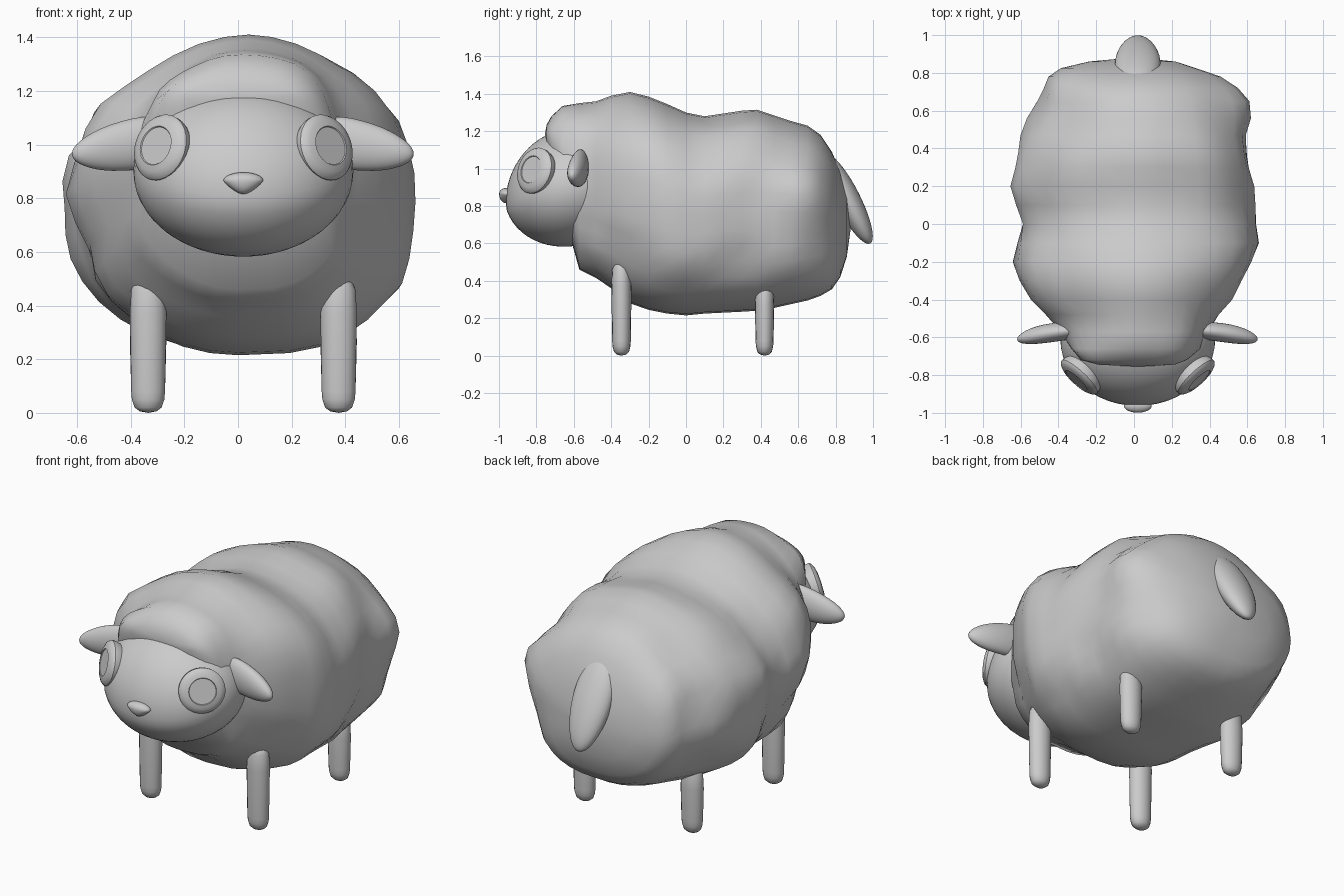
import bpy, bmesh, math
from mathutils import Vector, Matrix, Euler, noise

if "Cube" in bpy.data.objects:
    bpy.data.objects.remove(bpy.data.objects["Cube"])

grey = bpy.data.materials.new("soft grey")
grey.diffuse_color = (0.6, 0.6, 0.6, 1)
grey.use_nodes = True
grey.node_tree.nodes["Principled BSDF"].inputs["Base Color"].default_value = grey.diffuse_color


def finish(name, bm, angle=60):
    bmesh.ops.recalc_face_normals(bm, faces=bm.faces)
    me = bpy.data.meshes.new(name)
    bm.to_mesh(me)
    bm.free()
    me.materials.append(grey)
    ob = bpy.data.objects.new(name, me)
    bpy.context.collection.objects.link(ob)
    bpy.ops.object.select_all(action='DESELECT')
    ob.select_set(True)
    bpy.context.view_layer.objects.active = ob
    bpy.ops.object.shade_smooth_by_angle(angle=math.radians(angle))
    return ob


def skin(bm, rings, start, end):
    """Join rings of points with quads and close both ends at a point."""
    rv = [[bm.verts.new(p) for p in r] for r in rings]
    n = len(rv[0])
    for a, b in zip(rv, rv[1:]):
        for i in range(n):
            j = (i + 1) % n
            bm.faces.new((a[i], a[j], b[j], b[i]))
    for ring, tip in ((rv[0], start), (rv[-1], end)):
        t = bm.verts.new(tip)
        for i in range(n):
            bm.faces.new((ring[i], ring[(i + 1) % n], t))


def ellipsoid(name, loc, radii, rot=(0, 0, 0), shape=None, seg=32, rows=20):
    bm = bmesh.new()
    bmesh.ops.create_uvsphere(bm, u_segments=seg, v_segments=rows, radius=1)
    if shape:
        for v in bm.verts:
            v.co = shape(v.co)
    m = Matrix.LocRotScale(Vector(loc), Euler(rot), Vector(radii))
    bmesh.ops.transform(bm, matrix=m, verts=bm.verts)
    return finish(name, bm)


def spow(v, e):
    return math.copysign(abs(v) ** e, v)


# Woolly body: y, bottom z, top z, left x, right x
stations = [
    (-0.745, 1.12, 1.235, -0.19, 0.22), (-0.72, 1.02, 1.28, -0.28, 0.29),
    (-0.66, 0.78, 1.335, -0.34, 0.37), (-0.57, 0.46, 1.35, -0.40, 0.43),
    (-0.48, 0.415, 1.36, -0.46, 0.47), (-0.40, 0.36, 1.39, -0.53, 0.52),
    (-0.30, 0.28, 1.41, -0.59, 0.57), (-0.20, 0.245, 1.385, -0.63, 0.63),
    (-0.10, 0.225, 1.345, -0.61, 0.65), (0.00, 0.215, 1.30, -0.59, 0.63),
    (0.10, 0.225, 1.28, -0.63, 0.65), (0.20, 0.23, 1.295, -0.675, 0.66),
    (0.30, 0.235, 1.31, -0.645, 0.625), (0.38, 0.24, 1.315, -0.61, 0.61),
    (0.47, 0.255, 1.285, -0.58, 0.60), (0.56, 0.275, 1.255, -0.55, 0.60),
    (0.65, 0.295, 1.23, -0.51, 0.58), (0.72, 0.32, 1.18, -0.48, 0.53),
    (0.78, 0.355, 1.09, -0.45, 0.46), (0.825, 0.42, 0.985, -0.38, 0.34),
    (0.86, 0.53, 0.86, -0.24, 0.22)]
rings = []
SEG = 36
for y, z0, z1, xl, xr in stations:
    cz, hz = (z0 + z1) / 2, (z1 - z0) / 2
    mid = min(1, max(0, (y + 0.75) / 0.3))
    ring = []
    for k in range(SEG):
        a = 2 * math.pi * k / SEG
        c, s = math.cos(a), math.sin(a)
        # Narrower over the back, fuller low on the right flank
        if s >= 0:
            e = 0.9 + 0.18 * mid
        else:
            e = 0.68 if c > 0 else 0.98
        px = spow(c, e) * (xr if c > 0 else -xl) + 0.04 * mid * max(0, s)
        p = Vector((px, y, cz + spow(s, 0.95) * hz))
        # Wool lumps on the flanks, fading to the spine, belly and face
        fade = min(1, hz * 2) * (1 - s ** 4) * (0.3 if s < -0.6 else 1)
        lump = 0.06 * noise.noise(p * 3.6 + Vector((4.1, 1.7, 2.3))) * fade
        ring.append(p + Vector((c, 0, s)) * lump)
    rings.append(ring)
bm = bmesh.new()
skin(bm, rings, (0.02, -0.755, 1.18), (0.0, 0.882, 0.69))
finish("woolly_body", bm, 80)

# Head, tipped forward, with a flatter brow
head = ellipsoid("head", (0.02, -0.61, 0.90), (0.41, 0.37, 0.31),
                 (math.radians(20), 0, 0),
                 lambda c: Vector((c.x, c.y * (1 - 0.13 * max(0, c.z)), c.z)), 48, 28)

# Nose: wide rounded triangle
ellipsoid("nose", (0.02, -0.962, 0.865), (0.074, 0.037, 0.045), (0, 0, 0),
          lambda c: Vector((c.x * (1 + 0.45 * min(0, c.z)), c.y,
                            c.z * (0.7 if c.z > 0 else 1.1))))

for side, tag in ((-1, "left"), (1, "right")):
    # Eye: shallow turned disc with a flat pupil, resting on the head
    n = Vector((side * 0.66, -0.71, 0.24)).normalized()
    up = (Vector((0, 0, 1)) - n * n.z).normalized()
    right = up.cross(n)
    hit = head.closest_point_on_mesh(Vector((0.02 + side * 0.30, -0.80, 0.985)))[1]
    base = hit + n * 0.004
    prof = [(0.112, -0.05), (0.124, -0.02), (0.126, 0.0), (0.118, 0.012),
            (0.098, 0.022), (0.075, 0.027), (0.072, 0.023)]
    er = []
    for r, h in prof:
        er.append([base + n * h + right * (r * 1.02 * math.cos(t * math.pi / 16))
                   + up * (r * math.sin(t * math.pi / 16)) for t in range(32)])
    bm = bmesh.new()
    skin(bm, er, base - n * 0.06, base + n * 0.023)
    finish(tag + "_eye", bm, 30)

    # Ear: flattened blunt drop reaching sideways, curving back at its root
    def ear_shape(c):
        t = spow(c.x * side, 0.85)
        return Vector((t * side, c.y - 0.5 * t - 0.2 * t * t,
                       c.z * (0.88 - 0.22 * t) - 0.28 * t))
    ellipsoid(tag + "_ear", (0.018 + side * 0.45, -0.575, 0.995),
              (0.187, 0.05, 0.105), (0, 0, 0), ear_shape)

    # Legs: oval posts with rounded feet
    for part, y, top, ry in (("front", -0.345, 0.52, 0.05), ("back", 0.42, 0.42, 0.048)):
        x = 0.02 + side * 0.355
        lr = []
        for z, f in ((0.006, 0.5), (0.02, 0.8), (0.05, 0.96), (0.08, 1.0),
                     (top - 0.15, 1.08), (top - 0.06, 1.0), (top - 0.02, 0.7)):
            lr.append([(x + 0.063 * f * math.cos(t * math.pi / 8),
                        y + ry * f * math.sin(t * math.pi / 8), z) for t in range(16)])
        bm = bmesh.new()
        skin(bm, lr, (x, y, 0), (x, y, top))
        finish(f"{part}_leg_{tag}", bm)

# Tail: flattened, tapering downwards, rooted in the wool
ellipsoid("tail", (0.02, 0.862, 0.84), (0.125, 0.068, 0.27), (math.radians(27), 0, 0),
          lambda c: Vector((c.x * (0.96 + 0.12 * c.z), c.y, c.z)))
